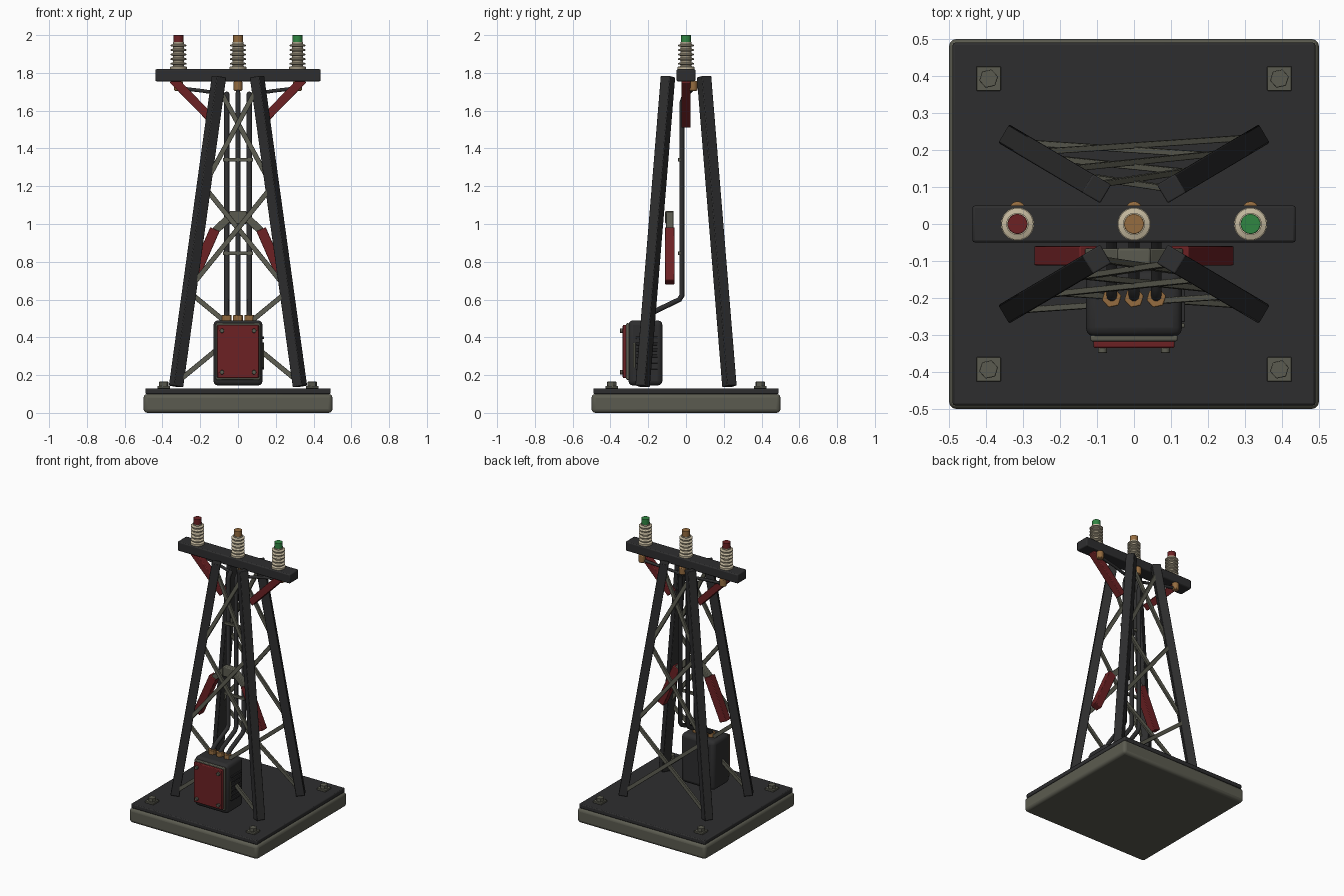
import bpy
import bmesh
import math
from mathutils import Vector, Matrix

old = bpy.data.objects.get("Cube")
if old:
    bpy.data.objects.remove(old, do_unlink=True)


def material(name, rgb):
    m = bpy.data.materials.new(name)
    m.use_nodes = True
    m.diffuse_color = (*rgb, 1)
    bsdf = next(n for n in m.node_tree.nodes if n.type == 'BSDF_PRINCIPLED')
    bsdf.inputs["Base Color"].default_value = (*rgb, 1)
    bsdf.inputs["Roughness"].default_value = 0.7
    return m


DARK = material("charcoal steel", (0.027, 0.027, 0.028))
GREY = material("olive grey steel", (0.105, 0.105, 0.08))
RED = material("dark red paint", (0.15, 0.015, 0.017))
COPPER = material("copper", (0.30, 0.15, 0.05))
CREAM = material("cream ceramic", (0.55, 0.48, 0.34))
GREEN = material("green paint", (0.03, 0.24, 0.055))


def finish(name, bm, mat, matrix=None, bevel=0, segments=2):
    bmesh.ops.recalc_face_normals(bm, faces=bm.faces)
    me = bpy.data.meshes.new(name)
    bm.to_mesh(me)
    bm.free()
    me.materials.append(mat)
    ob = bpy.data.objects.new(name, me)
    bpy.context.collection.objects.link(ob)
    if matrix:
        ob.matrix_world = matrix
    if bevel:
        b = ob.modifiers.new("Bevel", 'BEVEL')
        b.width, b.segments = bevel, segments
    bpy.ops.object.select_all(action='DESELECT')
    ob.select_set(True)
    bpy.context.view_layer.objects.active = ob
    bpy.ops.object.shade_smooth_by_angle(angle=math.radians(35))
    return ob


def box(name, lo, hi, mat, bevel=0.0, segments=2):
    lo, hi = Vector(lo), Vector(hi)
    bm = bmesh.new()
    bmesh.ops.create_cube(bm, size=1)
    bmesh.ops.scale(bm, vec=hi - lo, verts=bm.verts)
    return finish(name, bm, mat, Matrix.Translation((lo + hi) / 2), bevel, segments)


def frame(p, q, hint):
    """Matrix at the midpoint of p-q with its z axis along p-q."""
    z = (q - p).normalized()
    x = z.cross(Vector(hint)).normalized()
    m = Matrix((x, z.cross(x), z)).transposed().to_4x4()
    m.translation = (p + q) / 2
    return m


def beam(name, p, q, width, depth, mat, hint=(0, 1, 0), bevel=0.004):
    p, q = Vector(p), Vector(q)
    bm = bmesh.new()
    bmesh.ops.create_cube(bm, size=1)
    bmesh.ops.scale(bm, vec=(width, depth, (q - p).length), verts=bm.verts)
    return finish(name, bm, mat, frame(p, q, hint), bevel)


def rod(name, p, q, radius, mat, sides=20, bevel=0.0):
    p, q = Vector(p), Vector(q)
    bm = bmesh.new()
    bmesh.ops.create_cone(bm, cap_ends=True, segments=sides, radius1=radius,
                          radius2=radius, depth=(q - p).length)
    return finish(name, bm, mat, frame(p, q, (0.31, 0.95, 0.02)), bevel)


def lathe(name, profile, place, mat, sides=28):
    bm = bmesh.new()
    verts = [bm.verts.new((r, 0, z)) for r, z in profile]
    edges = [bm.edges.new(e) for e in zip(verts, verts[1:])]
    bmesh.ops.spin(bm, geom=verts + edges, cent=(0, 0, 0), axis=(0, 0, 1),
                   angle=math.tau, steps=sides)
    bmesh.ops.remove_doubles(bm, verts=bm.verts, dist=1e-5)
    return finish(name, bm, mat, Matrix.Translation(place))


def tube(name, points, radius, mat):
    cu = bpy.data.curves.new(name, 'CURVE')
    cu.dimensions = '3D'
    cu.bevel_depth, cu.bevel_resolution = radius, 3
    cu.use_fill_caps = True
    s = cu.splines.new('POLY')
    s.points.add(len(points) - 1)
    for pt, co in zip(s.points, points):
        pt.co = (*co, 1)
    cu.materials.append(mat)
    bpy.context.collection.objects.link(bpy.data.objects.new(name, cu))


# Base slab, deck plate and anchor bolts
box("base_slab", (-.5, -.5, 0), (.5, .5, .1), GREY, .02, 3)
box("deck_plate", (-.49, -.49, .1), (.49, .49, .13), DARK, .006)
for sx in (-1, 1):
    for sy in (-1, 1):
        x, y = .393 * sx, .393 * sy
        box("anchor_washer", (x - .033, y - .033, .13), (x + .033, y + .033, .143), GREY, .002)
        rod("anchor_bolt", (x, y, .14), (x, y, .165), .026, GREY, 6, .002)


# Four tapering legs
def leg_at(z, sx, sy):
    t = (z - .14) / 1.645
    return Vector((sx * (.328 - .228 * t), sy * (.23 - .135 * t), z))


for sx in (-1, 1):
    for sy in (-1, 1):
        beam("leg", leg_at(.14, sx, sy), leg_at(1.78, sx, sy), .058, .058, DARK, (0, 0, 1))

# Crossed lattice bars on the front and back faces
for sy in (-1, 1):
    for low, high in ((.16, .64), (.66, 1.2), (1.2, 1.73)):
        for sx in (-1, 1):
            shift = Vector((0, .006 * sx, 0))
            beam("lattice_bar", leg_at(low, sx, sy) + shift, leg_at(high, -sx, sy) + shift,
                 .026, .016, GREY, bevel=.002)

# Crossarm and its red struts
box("crossarm", (-.437, -.05, 1.755), (.437, .05, 1.82), DARK, .007)
for sx in (-1, 1):
    beam("crossarm_strut", (.345 * sx, 0, 1.765), (.11 * sx, 0, 1.525), .046, .05, RED)

# Ribbed insulators with coloured caps
profile = [(0, 0), (.045, 0), (.045, .012), (.028, .016)]
for i in range(5):
    z = .022 + i * .024
    profile += [(.028, z), (.043, z + .004), (.043, z + .01), (.028, z + .015)]
profile += [(.03, .143), (0, .143)]
for x, cap in ((-.315, RED), (0, COPPER), (.315, GREEN)):
    lathe("insulator", profile, (x, 0, 1.82), CREAM)
    rod("insulator_cap", (x, 0, 1.96), (x, 0, 2), .027, cap, 24, .002)
    rod("arm_terminal", (x, .038, 1.705), (x, .038, 1.757), .023, COPPER, 16, .006)

# Red side dampers with a grey hub
box("damper_hub", (-.045, -.11, 1.0), (.045, -.065, 1.07), GREY, .006)
for sx in (-1, 1):
    beam("damper_link", (.03 * sx, -.086, 1.05), (.12 * sx, -.086, .965), .04, .04, GREY)
    beam("damper", (.122 * sx, -.086, .972), (.246 * sx, -.086, .69), .054, .052, RED)

# Conduits, clamps and cables up to the terminals
for x, end in ((-.06, -.315), (0, 0), (.06, .315)):
    tube("conduit", [(x, -.2, .49), (x, -.195, .515), (x, -.17, .535), (x, -.035, .6),
                     (x, -.022, .62), (x, -.022, 1.64), (x, -.012, 1.67),
                     (x, .01, 1.69)], .0145, DARK)
    tube("cable", [(x, .005, 1.685), (end * .6, .025, 1.705), (end, .038, 1.72)], .01, DARK)
    rod("conduit_gland", (x, -.2, .485), (x, -.2, .518), .027, COPPER, 6, .003)
for z in (.845, 1.34):
    box("conduit_clamp", (-.08, -.042, z - .01), (.08, -.028, z + .01), GREY, .002)

# Control cabinet with red door, screws and side louvres
box("cabinet", (-.13, -.305, .145), (.13, -.125, .49), DARK, .025, 3)
box("door_frame", (-.118, -.317, .175), (.118, -.3, .475), GREY, .005)
box("door", (-.11, -.335, .185), (.11, -.315, .465), RED, .005)
for x in (-.085, .085):
    for z in (.215, .435):
        rod("door_screw", (x, -.33, z), (x, -.349, z), .012, GREY, 12, .002)
for i in range(6):
    z = .23 + i * .032
    box("louvre", (.125, -.265, z), (.138, -.15, z + .014), DARK, .003)
box("cabinet_hinge", (.125, -.28, .24), (.137, -.268, .37), GREY, .002)
